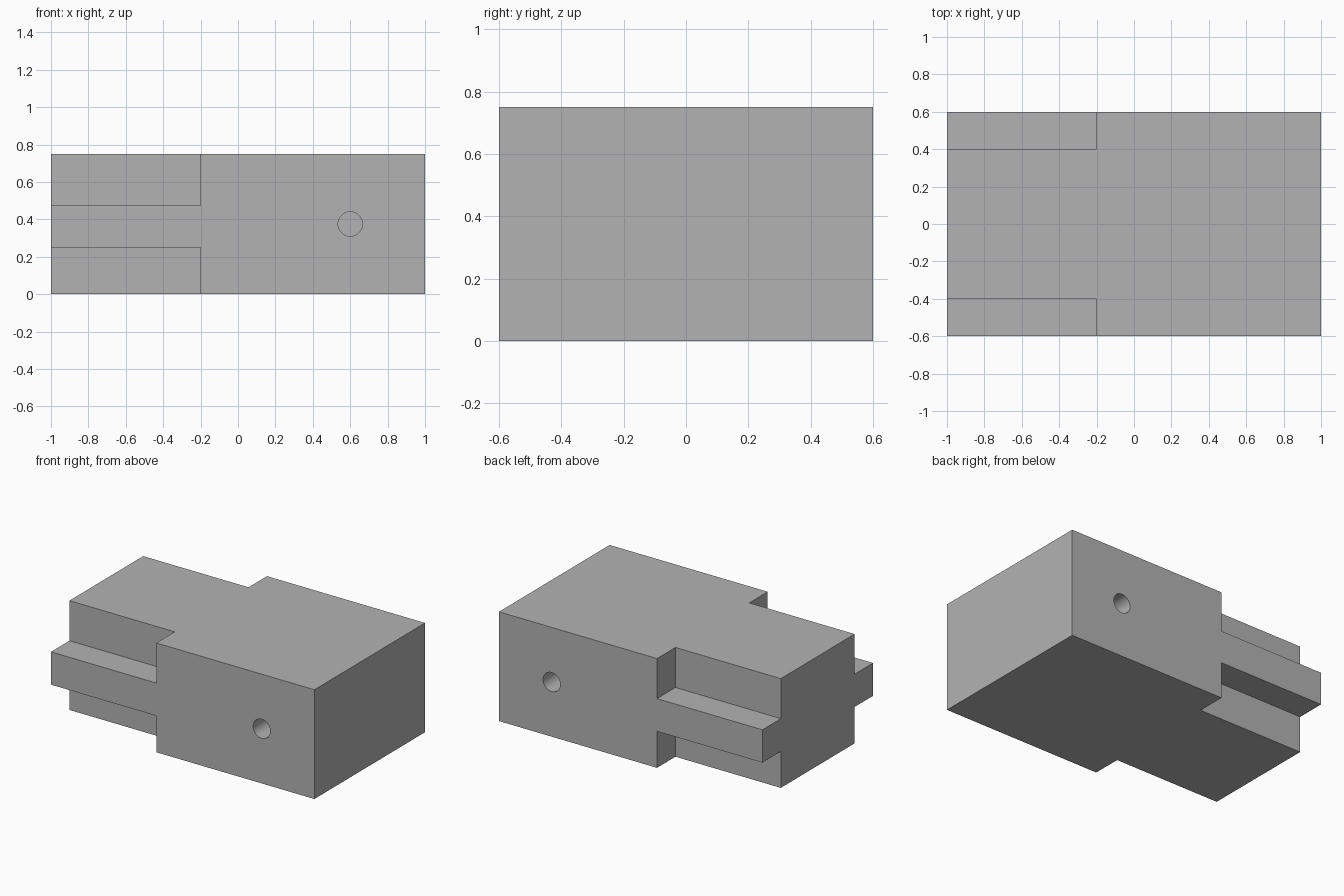
import bpy
import math

old = bpy.data.objects.get("Cube")
if old:
    bpy.data.objects.remove(old, do_unlink=True)

LENGTH, WIDTH, HEIGHT = 2.0, 1.2, 0.75
SHOULDER_X = -0.2            # where the side notches end
CORE_Y = 0.4                 # half width of the notched end
RAIL_BOTTOM, RAIL_TOP = 0.25, 0.475
HOLE_RADIUS, HOLE_DEPTH = 0.065, 0.4

grey = bpy.data.materials.new("plain grey")
grey.use_nodes = True
colour = (0.45, 0.45, 0.45, 1)
grey.diffuse_color = colour
grey.node_tree.nodes["Principled BSDF"].inputs["Base Color"].default_value = colour


def box(name, low, high):
    centre = [(a + b) / 2 for a, b in zip(low, high)]
    bpy.ops.mesh.primitive_cube_add(size=1, location=centre)
    obj = bpy.context.object
    obj.name = name
    obj.scale = [b - a for a, b in zip(low, high)]
    bpy.ops.object.transform_apply(location=True, rotation=False, scale=True)
    obj.data.materials.append(grey)
    return obj


# Main block
block = box("block", (-LENGTH / 2, -WIDTH / 2, 0), (LENGTH / 2, WIDTH / 2, HEIGHT))

# Cutters: notches above and below each side rail, and a blind hole per side
cutters = []
for side, name in ((-1, "front"), (1, "back")):
    y_low, y_high = sorted((side * CORE_Y, side * (WIDTH / 2 + 0.1)))
    for level, z_low, z_high in (("lower", -0.1, RAIL_BOTTOM),
                                 ("upper", RAIL_TOP, HEIGHT + 0.1)):
        cutters.append(box(f"{name}_{level}_notch_cutter",
                           (-LENGTH / 2 - 0.1, y_low, z_low),
                           (SHOULDER_X, y_high, z_high)))
    bpy.ops.mesh.primitive_cylinder_add(
        vertices=48, radius=HOLE_RADIUS, depth=HOLE_DEPTH * 2,
        location=(0.6, side * WIDTH / 2, HEIGHT / 2),
        rotation=(math.pi / 2, 0, 0))
    hole = bpy.context.object
    hole.name = f"{name}_hole_cutter"
    hole.data.materials.append(grey)
    cutters.append(hole)

# Cut the block
bpy.ops.object.select_all(action="DESELECT")
block.select_set(True)
bpy.context.view_layer.objects.active = block
for cutter in cutters:
    cut = block.modifiers.new(cutter.name, "BOOLEAN")
    cut.operation = "DIFFERENCE"
    cut.solver = "EXACT"
    cut.object = cutter
    bpy.ops.object.modifier_apply(modifier=cut.name)
for cutter in cutters:
    bpy.data.objects.remove(cutter, do_unlink=True)

bpy.ops.object.shade_smooth_by_angle(angle=math.radians(30))
